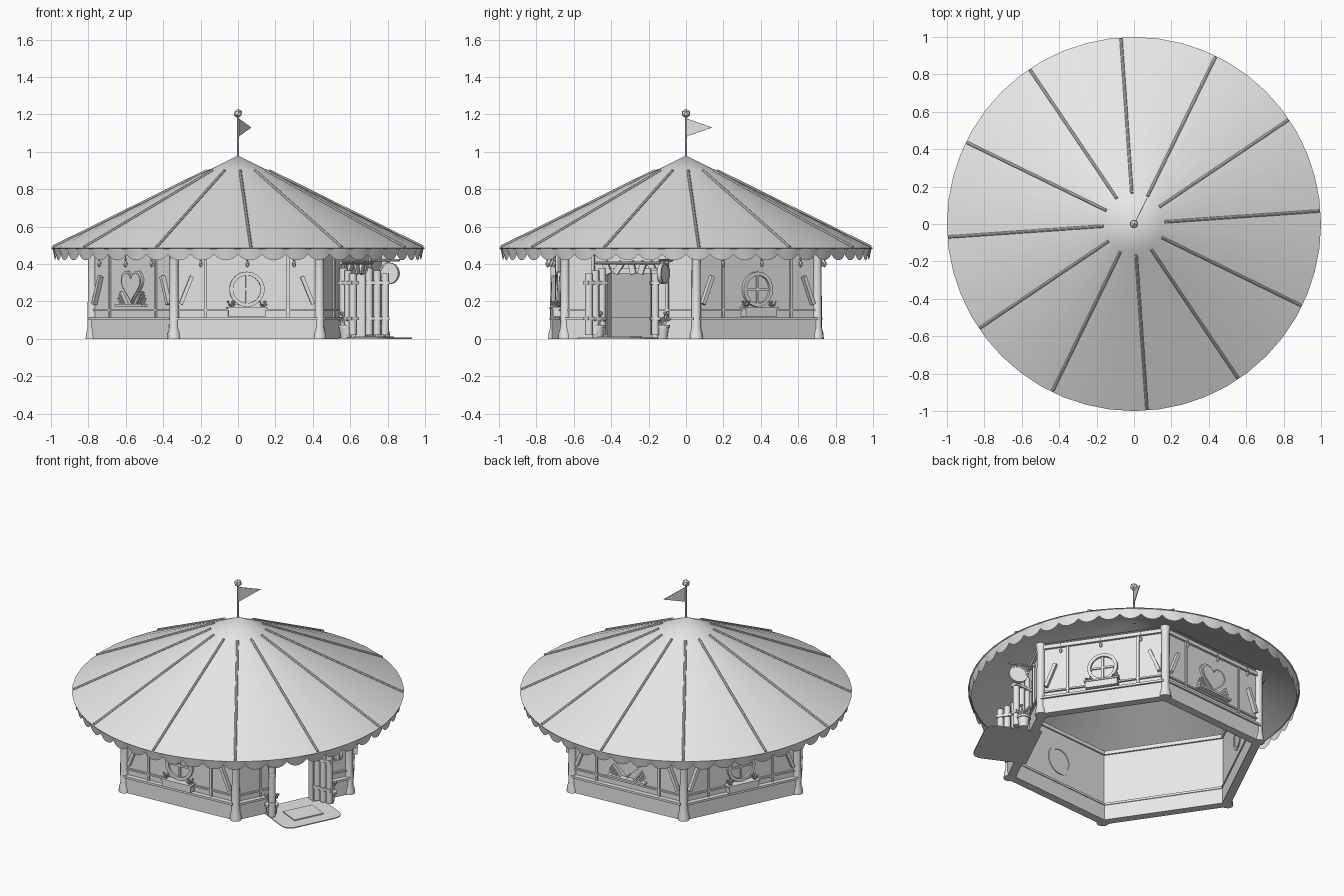
import bpy, bmesh
from math import sin, cos, pi, radians
from mathutils import Matrix, Vector

if "Cube" in bpy.data.objects:
    bpy.data.objects.remove(bpy.data.objects["Cube"])

grey = bpy.data.materials.new("light grey")
grey.use_nodes = True
grey.diffuse_color = (0.8, 0.8, 0.8, 1)
grey.node_tree.nodes["Principled BSDF"].inputs["Base Color"].default_value = (0.8, 0.8, 0.8, 1)

parts = {}
WORLD = Matrix()
APO = 0.675      # centre to outer wall face
POST_R = 0.78    # centre to corner posts
DOOR = 0.145     # half width of doorway


def part(name):
    return parts.setdefault(name, bmesh.new())


def turn(deg):
    """Frame with x outward, y along the wall, z up."""
    return Matrix.Rotation(radians(deg), 4, "Z")


def box(name, frame, lo, hi, tilt=0):
    lo, hi = Vector(lo), Vector(hi)
    size = Matrix.Diagonal((*(hi - lo), 1))
    m = frame @ Matrix.Translation((lo + hi) / 2) @ Matrix.Rotation(radians(tilt), 4, "X") @ size
    bmesh.ops.create_cube(part(name), size=1, matrix=m)


def rod(name, frame, a, b, r1, r2=None, sides=8):
    a, b = Vector(a), Vector(b)
    rot = (b - a).to_track_quat("Z", "Y").to_matrix().to_4x4()
    bmesh.ops.create_cone(part(name), cap_ends=True, segments=sides, radius1=r1,
                          radius2=r1 if r2 is None else r2, depth=(b - a).length,
                          matrix=frame @ Matrix.Translation((a + b) / 2) @ rot)


def blob(name, frame, at, r, stretch=1, detail=1):
    m = frame @ Matrix.Translation(at) @ Matrix.Diagonal((1, 1, stretch, 1))
    bmesh.ops.create_icosphere(part(name), subdivisions=detail, radius=r, matrix=m)


def lathe(name, frame, profile, steps, closed=False):
    """Spin (radius, height) points round the local z axis."""
    bm = bmesh.new()
    vs = [bm.verts.new((r, 0, z)) for r, z in profile]
    es = [bm.edges.new(p) for p in zip(vs, vs[1:])]
    if closed:
        es.append(bm.edges.new((vs[-1], vs[0])))
    bmesh.ops.spin(bm, geom=vs + es, cent=(0, 0, 0), axis=(0, 0, 1), angle=2 * pi, steps=steps)
    bmesh.ops.remove_doubles(bm, verts=bm.verts, dist=0.0005)
    bm.transform(frame)
    tmp = bpy.data.meshes.new("tmp")
    bm.to_mesh(tmp)
    bm.free()
    part(name).from_mesh(tmp)
    bpy.data.meshes.remove(tmp)


def prism(name, frame, outline, depth):
    """Extrude an outline along the local x axis."""
    bm = part(name)
    f = bm.faces.new([bm.verts.new(frame @ Vector((0, y, z))) for y, z in outline])
    out = bmesh.ops.extrude_face_region(bm, geom=[f], use_keep_orig=True)["geom"]
    move = frame.to_3x3() @ Vector((depth, 0, 0))
    bmesh.ops.translate(bm, vec=move, verts=[v for v in out if isinstance(v, bmesh.types.BMVert)])


def leaves(name, frame, at, size):
    for k in range(7):
        a = k * 2 * pi / 7
        tip = Vector(at) + Vector((cos(a) * 0.6, sin(a) * 0.6, 0.6 + 0.5 * (k % 2))) * size
        rod(name, frame, at, tip, size * 0.22, 0.002, 5)
        blob(name, frame, tip, size * 0.2)


# Roof cone, ribs and scalloped edge
lathe("roof", WORLD, [(0, .98), (.15, .905), (1, .485), (.985, .478), (.15, .892), (0, .967)], 48)
for k in range(12):
    rod("roof_ribs", turn(4 + 30 * k), (.165, 0, .9), (.992, 0, .491), .008)
bm = part("scalloped_valance")
rings = []
N, SUB = 48, 6
for i in range(N * SUB):
    a = 2 * pi * i / (N * SUB)
    low = .452 - .032 * abs(sin(pi * i / SUB)) ** .7
    rings.append([bm.verts.new((r * cos(a), r * sin(a), z)) for r, z in ((.993, .486), (.98, low))])
for p, q in zip(rings, rings[1:] + rings[:1]):
    bm.faces.new((p[0], p[1], q[1], q[0]))

# Flag on its pole
rod("flag_pole", WORLD, (0, 0, .95), (0, 0, 1.2), .006)
blob("pole_ball", WORLD, (0, 0, 1.205), .025)
prism("flag", turn(64) @ Matrix.Translation((-.002, 0, 0)) @ turn(-90),
      [(0, 1.08), (0, 1.18), (.157, 1.13)], .004)

# Corner posts with flared feet
for k in range(6):
    lathe("corner_posts", turn(4 + 60 * k) @ Matrix.Translation((POST_R, 0, 0)),
          [(0, 0), (.037, 0), (.034, .03), (.026, .06), (.024, .44), (.032, .49), (0, .49)], 10)


def wall_piece(fr, a, b):
    """Wall panel with plinth and rails between two places along the wall."""
    box("wall_panels", fr, (APO - .03, a, .1), (APO, b, .47))
    box("plinth", fr, (APO - .035, a, 0), (APO + .018, b, .1))
    box("wall_rails", fr, (APO - .04, a, .1), (APO + .03, b, .114))
    box("wall_rails", fr, (APO, a, .15), (APO + .012, b, .16))
    box("wall_rails", fr, (APO - .04, a, .45), (APO + .015, b, .475))


def round_window(fr):
    face = fr @ Matrix.Translation((APO, 0, .265)) @ Matrix.Rotation(pi / 2, 4, "Y")
    lathe("round_window_frames", face, [(.074, -.035), (.094, -.035), (.094, .018), (.074, .018)], 32, True)
    lathe("round_window_glass", face, [(0, .004), (.076, .004)], 32)
    box("window_bars", fr, (APO, -.006, .19), (APO + .012, .006, .34))
    box("window_bars", fr, (APO, -.075, .259), (APO + .012, .075, .271))
    # flower box
    box("flower_boxes", fr, (APO, -.1, .12), (APO + .045, .1, .165))
    box("flower_boxes", fr, (APO, -.108, .16), (APO + .05, .108, .17))
    for s in (-1, 1):
        leaves("window_plants", fr, (APO + .025, s * .085, .165), .03)


def heart_window(fr):
    def heart(scale):
        pts = []
        for i in range(36):
            a = 2 * pi * i / 36
            z = 13 * cos(a) - 5 * cos(2 * a) - 2 * cos(3 * a) - cos(4 * a)
            pts.append((scale * 16 * sin(a) ** 3, .275 + scale * (z + 2)))
        return pts
    at = fr @ Matrix.Translation((APO, 0, 0))
    prism("heart_frames", at, heart(.0064), .012)
    prism("heart_panels", at, heart(.0055), .018)
    box("heart_sills", fr, (APO, -.13, .172), (APO + .035, .13, .185))
    for s in (-1, 1):
        for k in range(3):
            y, z = s * (.075 + .016 * k), .215 - .007 * k
            h = .045 - .012 * k
            box("heart_slats", fr, (APO, y - .005, z - h), (APO + .02, y + .005, z + h), -s * 38)


# Six walls, one holding the doorway
for k in range(6):
    fr = turn(34 + 60 * k)
    if k == 5:
        for s in (-1, 1):
            wall_piece(fr, *sorted((s * DOOR, s * .385)))
        box("wall_panels", fr, (APO - .03, -DOOR, .36), (APO, DOOR, .47))
    else:
        wall_piece(fr, -.385, .385)
        (heart_window if k % 2 else round_window)(fr)
        # hanging lamps
        for y in (-.25, 0, .25):
            rod("lamp_cords", fr, (APO + .05, y, .47), (APO + .05, y, .41), .002, sides=5)
            blob("lamps", fr, (APO + .05, y, .425), .009)
            blob("lamps", fr, (APO + .05, y, .4), .012, 1.6)
        rod("lamp_cords", fr, (APO + .05, -.36, .465), (APO + .05, .36, .465), .003, sides=5)
    for s in (-1, 1):
        y = s * .22
        box("battens", fr, (APO, y - .007, .11), (APO + .01, y + .007, .46))
        if k != 5:
            y = s * .325
            box("corner_braces", fr, (APO, y - .01, .18), (APO + .025, y + .01, .34), s * 22)

# Doorway frame and tilted boards above it
fr = turn(334)
for s in (-1, 1):
    box("door_frame", fr, (APO - .04, s * DOOR - .012, 0), (APO + .015, s * DOOR + .012, .37))
box("door_frame", fr, (APO - .04, -DOOR, .35), (APO + .02, DOOR, .375))
for y, tilt in ((-.13, 25), (-.06, -35), (.02, 15), (.08, -20), (.14, 30)):
    box("lintel_boards", fr, (APO + .015, y - .016, .345), (APO + .03, y + .016, .415), tilt)
rod("door_awning_rod", fr, (APO + .03, -.19, .405), (APO + .03, .19, .405), .008)

# Double doors of round planks, swung outwards
for s in (-1, 1):
    leaf = fr @ Matrix.Translation((APO + .01, s * DOOR, 0)) @ turn(s * 29)
    for j in range(3):
        x = .022 + .043 * j
        rod("door_planks", leaf, (x, 0, .02), (x, 0, .38 - .015 * j), .021, sides=10)
    for z in (.1, .29):
        box("door_straps", leaf, (0, -.024, z), (.13, .024, z + .018))

# Doorstep with rounded outer corners, and a mat
step = Matrix(((0, 1, 0, 0), (0, 0, 1, 0), (1, 0, 0, 0), (0, 0, 0, 1)))
outline = [(.62, -.2)]
for s in (-1, 1):
    for j in range(6):
        a = pi / 2 * (j if s < 0 else 5 - j) / 5
        outline.append((.9 + .06 * sin(a), s * (.14 + .06 * cos(a))))
outline.append((.62, .2))
prism("doorstep", fr @ step, outline, .006)
box("door_mat", fr, (.74, -.1, .005), (.88, .1, .013))

# Potted plants beside the door
for x, y in ((.725, -.17), (.74, .22)):
    at = fr @ Matrix.Translation((x, y, 0))
    lathe("plant_pots", at, [(0, 0), (.027, 0), (.036, .06), (.042, .06), (.042, .075), (.03, .075), (0, .07)], 12)
    leaves("pot_plants", at, (0, 0, .07), .06)

# Round sign hung from a bracket
rod("sign_bracket", fr, (APO, .247, .42), (.84, .247, .42), .006)
rod("sign_bracket", fr, (.78, .247, .42), (.78, .247, .39), .004)
rod("round_sign", fr, (.78, .24, .35), (.78, .254, .35), .05, sides=24)
hung = fr @ Matrix.Translation((.78, .247, .35)) @ Matrix.Rotation(pi / 2, 4, "X")
lathe("sign_rim", hung, [(.048, -.011), (.057, -.011), (.057, .011), (.048, .011)], 24, True)

# Turn every part into an object
flat = {"pole_ball", "lamps", "window_plants", "pot_plants"}
for name, bm in parts.items():
    bmesh.ops.recalc_face_normals(bm, faces=bm.faces)
    mesh = bpy.data.meshes.new(name)
    bm.to_mesh(mesh)
    bm.free()
    mesh.materials.append(grey)
    if name not in flat:
        mesh.polygons.foreach_set("use_smooth", [True] * len(mesh.polygons))
        mesh.set_sharp_from_angle(angle=radians(40))
    bpy.context.scene.collection.objects.link(bpy.data.objects.new(name, mesh))
